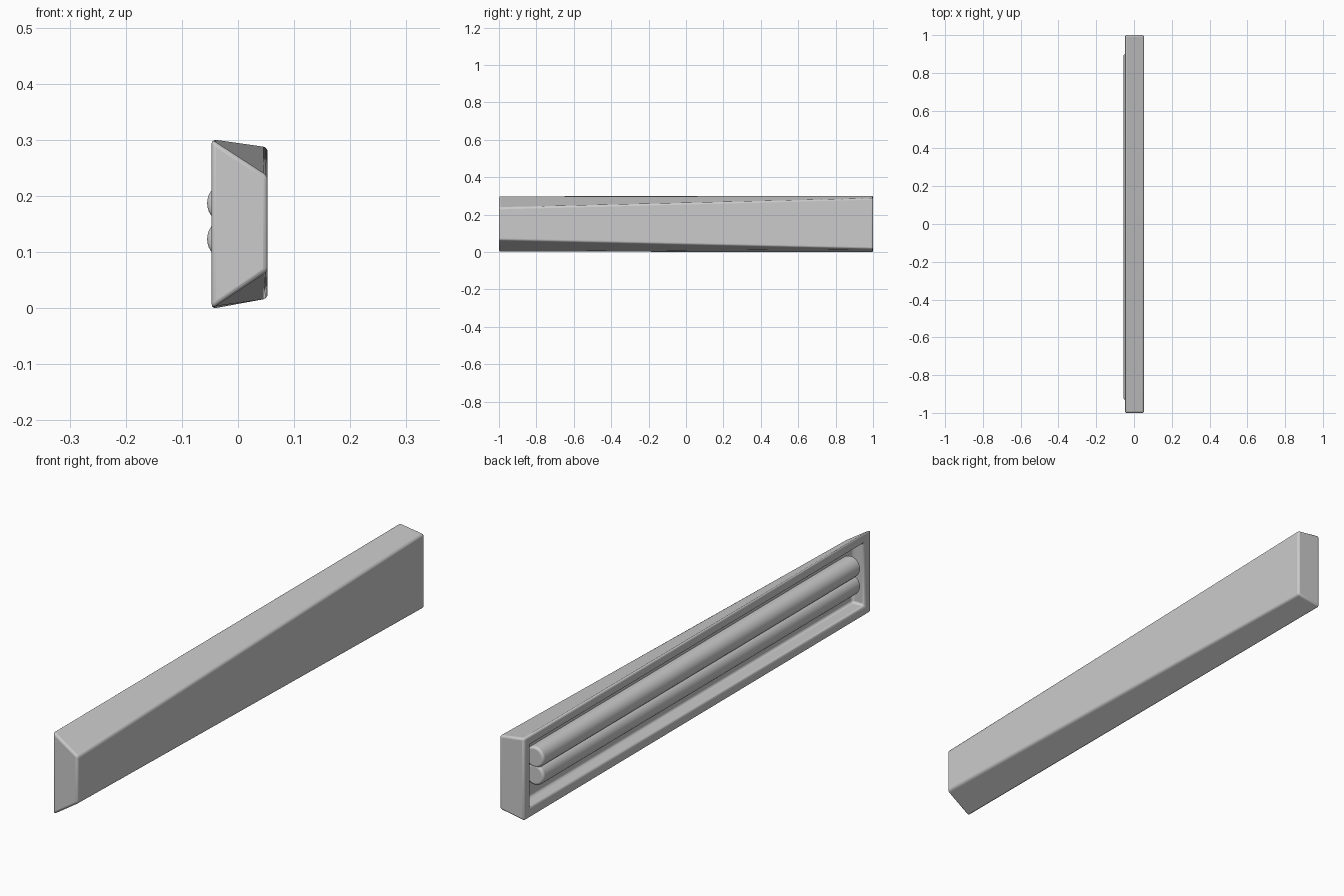
import bpy, bmesh, math
from mathutils import Vector

if "Cube" in bpy.data.objects:
    bpy.data.objects.remove(bpy.data.objects["Cube"])

BACK_X, FACE_X = -0.047, 0.053   # open side and sloped cover side


def finish(obj):
    bpy.ops.object.select_all(action='DESELECT')
    obj.select_set(True)
    bpy.context.view_layer.objects.active = obj
    bpy.ops.object.shade_smooth_by_angle(angle=math.radians(35))


def section(bm, y, low, high):
    """Cross-section at y; the cover side spans low..high, the open side is full height."""
    pts = [(BACK_X, -0.001), (FACE_X, low), (FACE_X, high), (BACK_X, 0.301)]
    return [bm.verts.new((x, y, z)) for x, z in pts]


# Housing: wedge-like loft whose cover side gets taller toward the back
bm = bmesh.new()
a = section(bm, -1.0, 0.066, 0.236)
b = section(bm, 1.0, 0.017, 0.287)
bm.faces.new(a)
bm.faces.new(b[::-1])
for i in range(4):
    j = (i + 1) % 4
    f = bm.faces.new((a[i], b[i], b[j], a[j]))
    if i == 3:
        open_face = f
bmesh.ops.recalc_face_normals(bm, faces=bm.faces[:])

# Recess in the open side: frame inset, then pushed inward
bmesh.ops.inset_individual(bm, faces=[open_face], thickness=0.052)
ret = bmesh.ops.extrude_discrete_faces(bm, faces=[open_face])
bmesh.ops.translate(bm, verts=ret['faces'][0].verts[:], vec=Vector((0.05, 0, 0)))
mesh = bpy.data.meshes.new("housing")
bm.to_mesh(mesh)
bm.free()
housing = bpy.data.objects.new("housing", mesh)
bpy.context.collection.objects.link(housing)
finish(housing)
bev = housing.modifiers.new("soft_edges", 'BEVEL')
bev.width = 0.008
bev.segments = 3
bev.limit_method = 'ANGLE'
bev.angle_limit = math.radians(25)
# Bevel goes before the smoothing modifier, when there is one
housing.modifiers.move(len(housing.modifiers) - 1, 0)

# Two light tubes side by side in the recess, slightly proud of it
R, Y0, Y1 = 0.038, -0.93, 0.90
for name, z in (("lower_tube", 0.123), ("upper_tube", 0.187)):
    bpy.ops.mesh.primitive_cylinder_add(
        vertices=32, radius=R, depth=Y1 - Y0,
        location=(-0.055 + R, (Y0 + Y1) / 2, z), rotation=(math.pi / 2, 0, 0))
    tube = bpy.context.object
    tube.name = name
    finish(tube)
    bev = tube.modifiers.new("rounded_ends", 'BEVEL')
    bev.width = 0.008
    bev.segments = 3
    bev.limit_method = 'ANGLE'
    bev.angle_limit = math.radians(40)
    tube.modifiers.move(len(tube.modifiers) - 1, 0)
